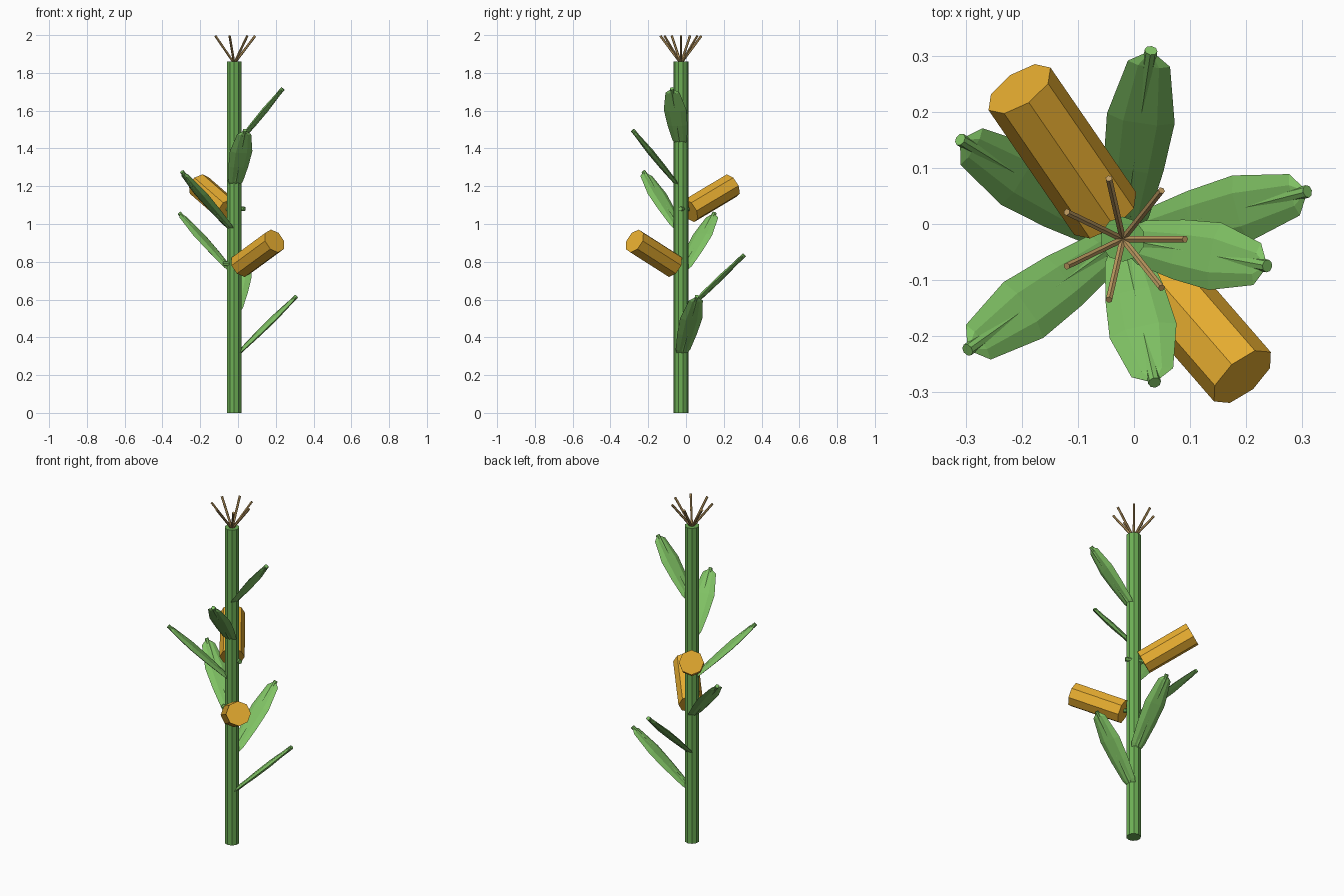
import bpy, bmesh, math
from mathutils import Vector

if "Cube" in bpy.data.objects:
    bpy.data.objects.remove(bpy.data.objects["Cube"])

CX, CY = -0.02, -0.027   # stalk axis


def material(name, rgb):
    m = bpy.data.materials.new(name)
    m.diffuse_color = (*rgb, 1)
    m.use_nodes = True
    m.node_tree.nodes["Principled BSDF"].inputs["Base Color"].default_value = m.diffuse_color
    return m


STALK = material("stalk_green", (0.15, 0.42, 0.09))
LEAF = material("leaf_green", (0.22, 0.55, 0.13))
COB = material("cob_gold", (0.80, 0.42, 0.03))
TASSEL = material("tassel_tan", (0.52, 0.33, 0.12))


def polar(angle, reach, z):
    a = math.radians(angle)
    return Vector((CX + reach * math.cos(a), CY + reach * math.sin(a), z))


def rod(name, a, b, radius, sides, mat):
    a, b = Vector(a), Vector(b)
    d = b - a
    bpy.ops.mesh.primitive_cylinder_add(vertices=sides, radius=radius,
                                        depth=d.length, location=(a + b) / 2)
    o = bpy.context.object
    o.rotation_euler = d.to_track_quat('Z', 'Y').to_euler()
    o.name = name
    o.data.materials.append(mat)
    return o


def blade(name, base, tip, angle, mat):
    """Flattened faceted leaf lofted from lens-shaped rings."""
    along = tip - base
    a = math.radians(angle)
    side = Vector((-math.sin(a), math.cos(a), 0))
    up = along.normalized().cross(side)
    profile = [(0.03, 0.022, 0.005), (0.13, 0.040, 0.009), (0.385, 0.054, 0.013),
               (0.64, 0.061, 0.014), (0.93, 0.038, 0.009), (0.985, 0.008, 0.004)]
    bm = bmesh.new()
    rings = []
    for t, w, h in profile:
        rings.append([bm.verts.new(base + along * t
                                   + side * w * math.cos(k * math.pi / 3)
                                   + up * h * math.sin(k * math.pi / 3))
                      for k in range(6)])
    for r, s in zip(rings, rings[1:]):
        for k in range(6):
            bm.faces.new((r[k], r[(k + 1) % 6], s[(k + 1) % 6], s[k]))
    bm.faces.new(rings[0])
    bm.faces.new(rings[-1])
    bmesh.ops.recalc_face_normals(bm, faces=bm.faces)
    me = bpy.data.meshes.new(name)
    bm.to_mesh(me)
    bm.free()
    me.materials.append(mat)
    bpy.context.collection.objects.link(bpy.data.objects.new(name, me))


# Stalk
rod("stalk", (CX, CY, 0), (CX, CY, 1.86), 0.04, 10, STALK)

# Leaves spiral up the stalk, the top two shorter and steeper
for i in range(6):
    angle = 14.5 + 67 * i
    reach, slope = (0.34, 0.95) if i < 4 else (0.262, 1.19)
    tip_z = 0.617 + 0.22 * i
    base = polar(angle, 0, tip_z - reach * slope)
    tip = polar(angle, reach, tip_z)
    blade(f"leaf_blade_{i + 1}", base, tip, angle, LEAF)
    rod(f"leaf_midrib_{i + 1}", base, tip, 0.0115, 8, LEAF)

# Cobs with the short stems that cross the stalk
for i, (angle, z0, z1) in enumerate([(-49, 0.78, 0.91), (124.5, 1.07, 1.203)]):
    rod(f"cob_{i + 1}", polar(angle, 0.055, z0), polar(angle, 0.325, z1), 0.067, 8, COB)
rod("cob_stem_1", (-0.075, -0.03, 0.79), (0.10, -0.11, 0.79), 0.012, 8, LEAF)
rod("cob_stem_2", (0.035, -0.03, 1.08), (-0.13, 0.05, 1.08), 0.012, 8, LEAF)

# Tassel
for i in range(7):
    rod(f"tassel_{i + 1}", (CX, CY, 1.85), polar(i * 360 / 7, 0.111, 1.996),
        0.0065, 6, TASSEL)
